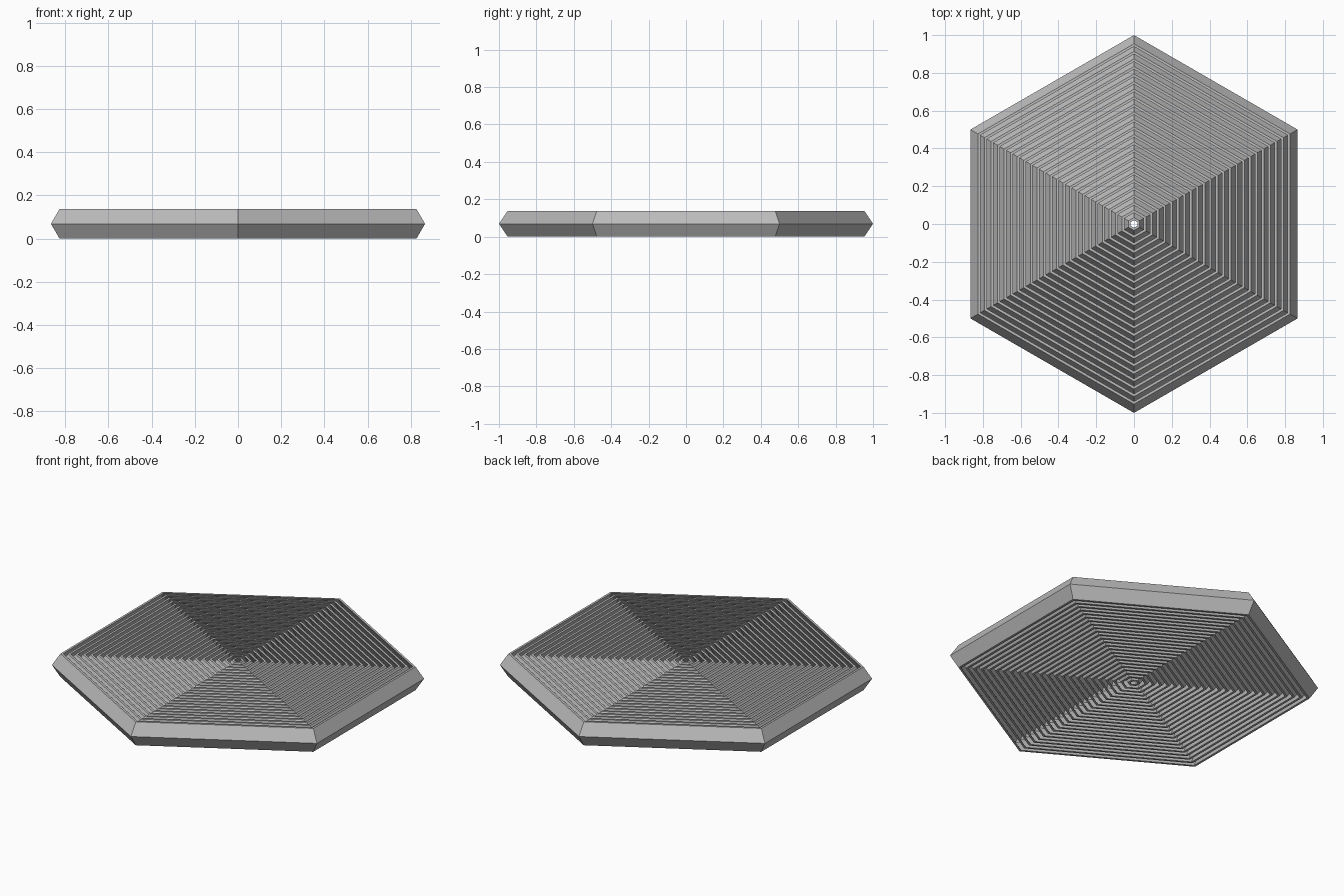
import bpy
import bmesh
from math import cos, sin, pi

# Remove the default object
cube = bpy.data.objects.get("Cube")
if cube:
    bpy.data.objects.remove(cube, do_unlink=True)

HALF = 0.069      # half of the height
LEAN = 0.046      # how far the top and bottom edges lean inwards
WALL = 0.015      # wall thickness
STEP = 0.04       # spacing between rings
RINGS = 24

# Single grey material
grey = bpy.data.materials.new("mid grey")
grey.use_nodes = True
colour = (0.5, 0.5, 0.5, 1)
grey.diffuse_color = colour
grey.node_tree.nodes["Principled BSDF"].inputs["Base Color"].default_value = colour


def chevron_ring(name, radius):
    """Six-sided ring whose wall has an outward pointing chevron section."""
    inner = max(radius - WALL, LEAN + 0.02)
    profile = [(radius, HALF), (radius - LEAN, 2 * HALF), (inner - LEAN, 2 * HALF),
               (inner, HALF), (inner - LEAN, 0), (radius - LEAN, 0)]
    bm = bmesh.new()
    loops = []
    for i in range(6):
        a = pi / 2 + i * pi / 3
        loops.append([bm.verts.new((r * cos(a), r * sin(a), z)) for r, z in profile])
    for i in range(6):
        a, b = loops[i], loops[(i + 1) % 6]
        for j in range(6):
            k = (j + 1) % 6
            bm.faces.new((a[j], b[j], b[k], a[k]))
    bmesh.ops.recalc_face_normals(bm, faces=bm.faces)
    mesh = bpy.data.meshes.new(name)
    bm.to_mesh(mesh)
    bm.free()
    mesh.materials.append(grey)
    obj = bpy.data.objects.new(name, mesh)
    bpy.context.collection.objects.link(obj)


# Nested rings from the rim to the small central hole
for n in range(RINGS):
    chevron_ring(f"hexagon_ring_{n + 1}", 1 - STEP * n)
